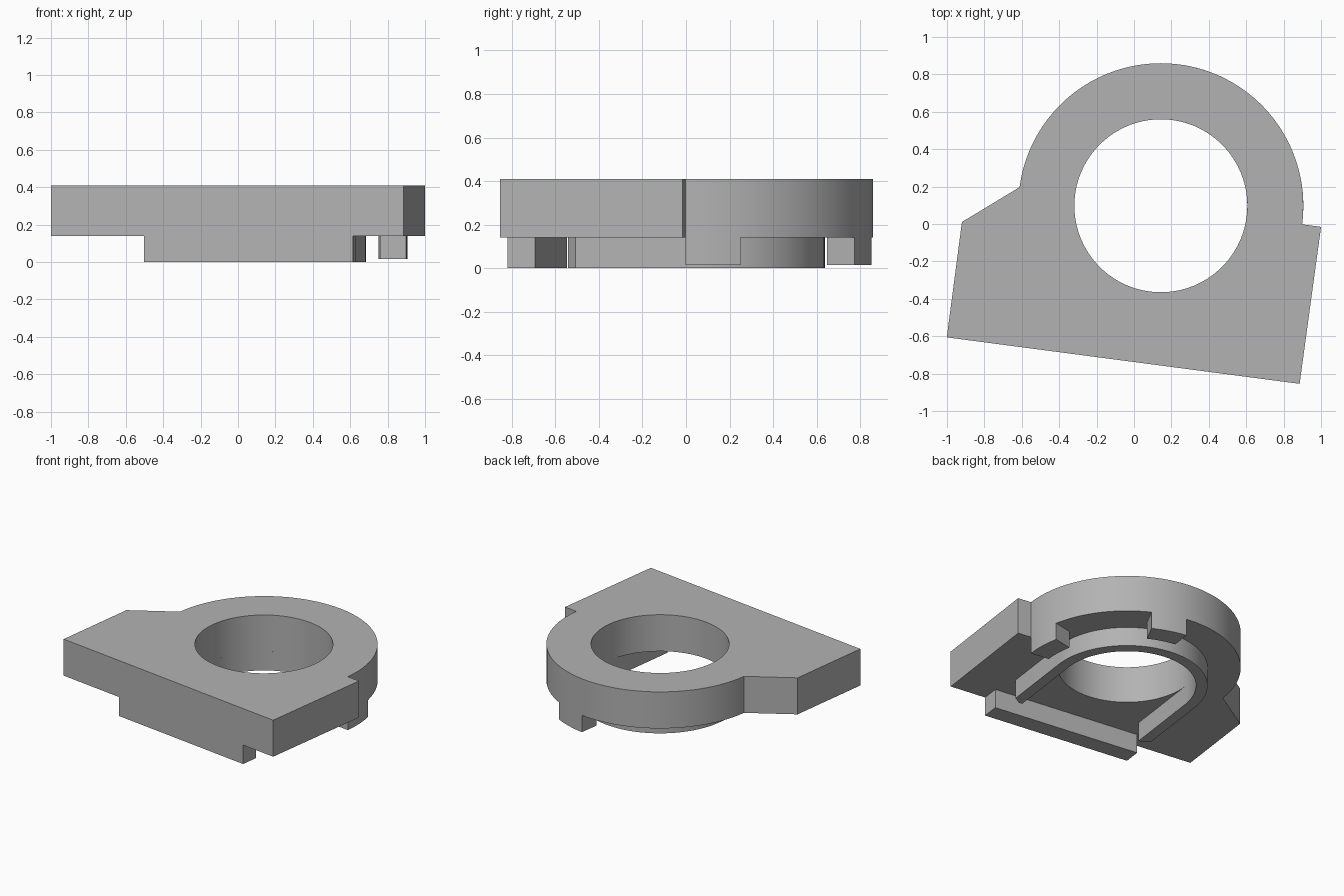
import bpy, bmesh
from math import cos, sin, radians

cube = bpy.data.objects.get("Cube")
if cube:
    bpy.data.objects.remove(cube, do_unlink=True)

# Shared dimensions, measured from the bore axis
CENTER = (0.1435, 0.0975)
TURN = radians(-7.5)
TOP, UNDER = 0.41, 0.14
BORE, COLLAR, RIM = 0.4625, 0.54, 0.762

grey = bpy.data.materials.new("matte_grey")
colour = (0.45, 0.45, 0.45, 1)
grey.diffuse_color = colour
grey.use_nodes = True
grey.node_tree.nodes["Principled BSDF"].inputs["Base Color"].default_value = colour


def arc(radius, start, end, steps):
    angles = [radians(start + (end - start) * i / steps) for i in range(steps + 1)]
    return [(radius * cos(a), radius * sin(a)) for a in angles]


def prism(name, loops, low, high):
    """Fill closed outlines (later ones are holes) and extrude them upward."""
    bm = bmesh.new()
    edges = []
    for loop in loops:
        verts = [bm.verts.new((x, y, low)) for x, y in loop]
        edges += [bm.edges.new((v, verts[i - 1])) for i, v in enumerate(verts)]
    bmesh.ops.triangle_fill(bm, use_beauty=True, edges=edges)
    result = bmesh.ops.extrude_face_region(bm, geom=bm.faces[:], use_keep_orig=True)
    moved = [g for g in result["geom"] if isinstance(g, bmesh.types.BMVert)]
    bmesh.ops.translate(bm, verts=moved, vec=(0, 0, high - low))
    bmesh.ops.recalc_face_normals(bm, faces=bm.faces[:])
    mesh = bpy.data.meshes.new(name)
    bm.to_mesh(mesh)
    bm.free()
    mesh.materials.append(grey)
    obj = bpy.data.objects.new(name, mesh)
    bpy.context.collection.objects.link(obj)
    obj.location = (*CENTER, 0)
    obj.rotation_euler.z = TURN
    bpy.ops.object.select_all(action="DESELECT")
    obj.select_set(True)
    bpy.context.view_layer.objects.active = obj
    bpy.ops.object.shade_smooth_by_angle(angle=radians(30))
    return obj


# Main plate: rounded back, straight front, side shoulders and a round bore
outline = arc(RIM, 0, 180, 48) + [(-1.043, -0.225), (-1.043, -0.847),
                                  (0.86, -0.847), (0.864, 0)]
prism("plate", [outline, arc(BORE, 0, 360, 72)[:-1]], UNDER, TOP)

# U-shaped collar under the bore, with chamfered leg tips
tip = [(COLLAR, -0.54), (0.49, -0.58), (BORE, -0.58)]
collar = (arc(COLLAR, 0, 180, 48) + [(-x, y) for x, y in tip]
          + arc(BORE, 180, 0, 48) + tip[::-1])
prism("collar", [collar], 0, UNDER)

# Rail under the front edge
prism("front_rail", [[(-0.54, -0.847), (0.587, -0.847),
                      (0.587, -0.72), (-0.54, -0.72)]], 0, UNDER)

# Two short feet under the rim
for name, start in (("side_foot", 0), ("back_foot", 70)):
    prism(name, [arc(RIM, start, start + 19, 6) + arc(0.62, start + 19, start, 6)],
          0.015, UNDER)
